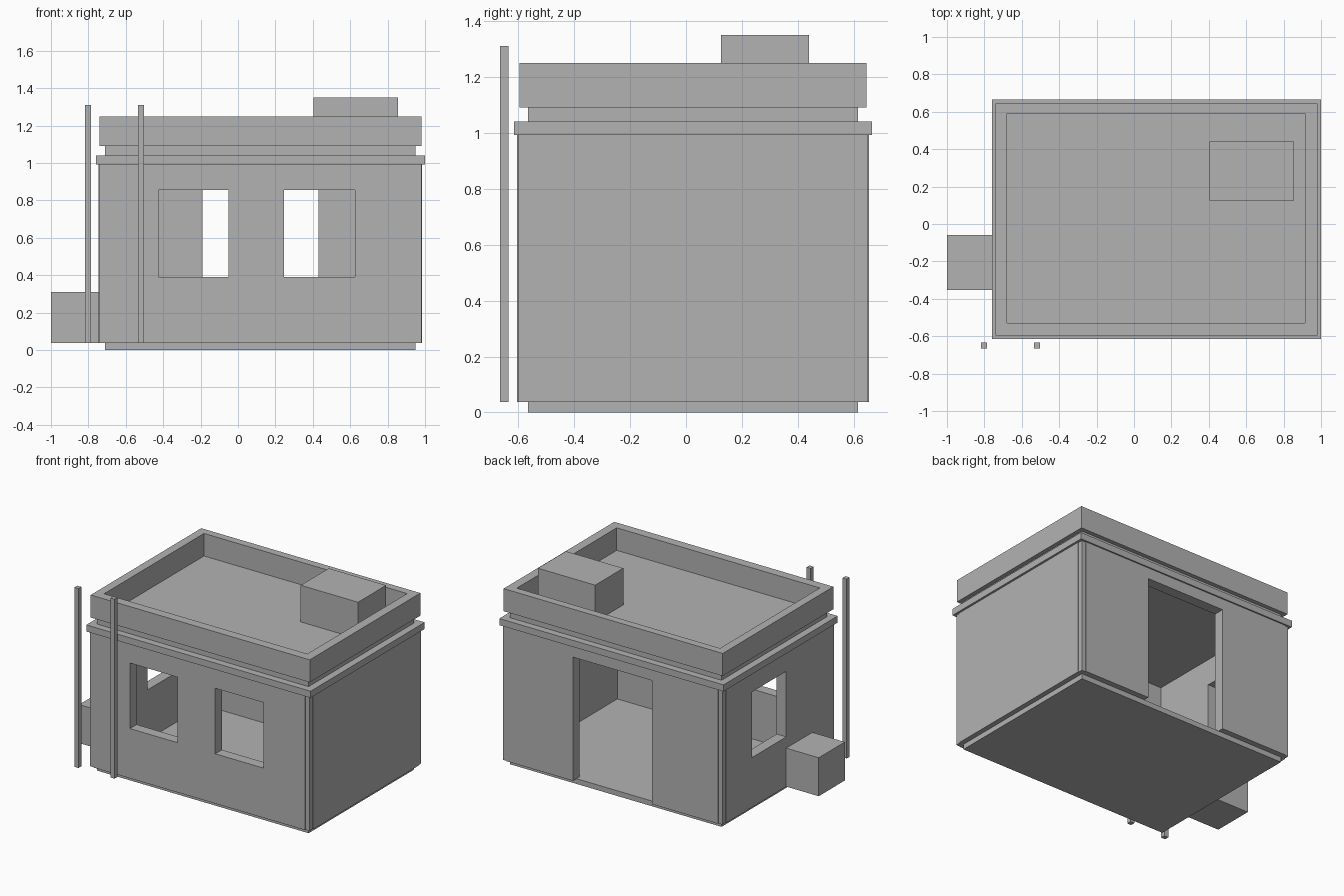
import bpy
import bmesh
from mathutils import Vector

if "Cube" in bpy.data.objects:
    bpy.data.objects.remove(bpy.data.objects["Cube"], do_unlink=True)

grey = bpy.data.materials.new("plain grey")
grey.use_nodes = True
colour = (0.45, 0.45, 0.45, 1)
grey.diffuse_color = colour
grey.node_tree.nodes["Principled BSDF"].inputs["Base Color"].default_value = colour


def prism(name, outline, z0, z1):
    """Extrude a flat outline from z0 up to z1."""
    bm = bmesh.new()
    face = bm.faces.new([bm.verts.new((x, y, z0)) for x, y in outline])
    top = bmesh.ops.extrude_face_region(bm, geom=[face])["geom"]
    bmesh.ops.translate(bm, vec=Vector((0, 0, z1 - z0)),
                        verts=[v for v in top if isinstance(v, bmesh.types.BMVert)])
    bmesh.ops.recalc_face_normals(bm, faces=bm.faces)
    mesh = bpy.data.meshes.new(name)
    bm.to_mesh(mesh)
    bm.free()
    mesh.materials.append(grey)
    obj = bpy.data.objects.new(name, mesh)
    bpy.context.collection.objects.link(obj)
    return obj


def box(name, x0, x1, y0, y1, z0, z1):
    return prism(name, [(x0, y0), (x1, y0), (x1, y1), (x0, y1)], z0, z1)


def cut(obj, *limits):
    """Remove a box-shaped volume from an object."""
    cutter = box("cutter", *limits)
    cutter.hide_render = True
    mod = obj.modifiers.new("cut", "BOOLEAN")
    mod.operation = "DIFFERENCE"
    mod.solver = "EXACT"
    mod.object = cutter
    bpy.context.view_layer.objects.active = obj
    bpy.ops.object.modifier_apply(modifier=mod.name)
    bpy.data.objects.remove(cutter, do_unlink=True)


# Shared plan limits
SLAB = (-0.71, 0.95, -0.565, 0.615)
ROOM = (-0.67, 0.91, -0.53, 0.58)
WINDOW = (0.39, 0.855)
FLOOR, WALL_TOP, CEILING, ROOF = 0.037, 0.993, 1.04, 1.09

# Floor and roof slabs
box("floor_slab", *SLAB, 0, FLOOR)
box("roof_slab", *SLAB, CEILING, ROOF)

# Walls: raised panels between slightly recessed corner columns
px0, px1, py0, py1 = SLAB
wx0, wx1, wy0, wy1 = -0.745, 0.985, -0.605, 0.655
step = 0.005
outline = []
for cx, cy, wx, wy, sx, sy, x_first in (
        (px0, py0, wx0, wy0, 1, 1, True), (px1, py0, wx1, wy0, -1, 1, False),
        (px1, py1, wx1, wy1, -1, -1, True), (px0, py1, wx0, wy1, 1, -1, False)):
    ex, ey = wx + sx * step, wy + sy * step
    corner = [(wx, cy), (ex, cy), (ex, ey), (cx, ey), (cx, wy)]
    outline += corner if x_first else corner[::-1]
walls = prism("walls", outline, FLOOR, WALL_TOP)
cut(walls, *ROOM, -1, 2)

# Front windows, side window and rear doorway
for x0, x1 in ((-0.425, -0.05), (0.245, 0.625)):
    cut(walls, x0, x1, -0.8, -0.4, *WINDOW)
cut(walls, -0.9, -0.5, -0.06, 0.325, *WINDOW)
cut(walls, -0.19, 0.43, 0.4, 0.8, -0.1, 0.915)

# Cornice ring and parapet
cornice = box("cornice", -0.76, 1.0, -0.615, 0.665, WALL_TOP, CEILING)
cut(cornice, *ROOM, 0.5, 1.5)
parapet = box("parapet", -0.74, 0.98, -0.595, 0.645, ROOF, 1.25)
cut(parapet, -0.68, 0.915, -0.53, 0.59, 0.5, 1.5)

# Roof box, side box and the two front poles
box("roof_box", 0.405, 0.855, 0.125, 0.44, ROOF, 1.35)
box("side_box", -1.0, wx0, -0.353, -0.06, FLOOR, 0.31)
for side, x in (("right", -0.802), ("left", -0.519)):
    box(side + "_pole", x - 0.016, x + 0.016, -0.666, -0.634, FLOOR, 1.31)
